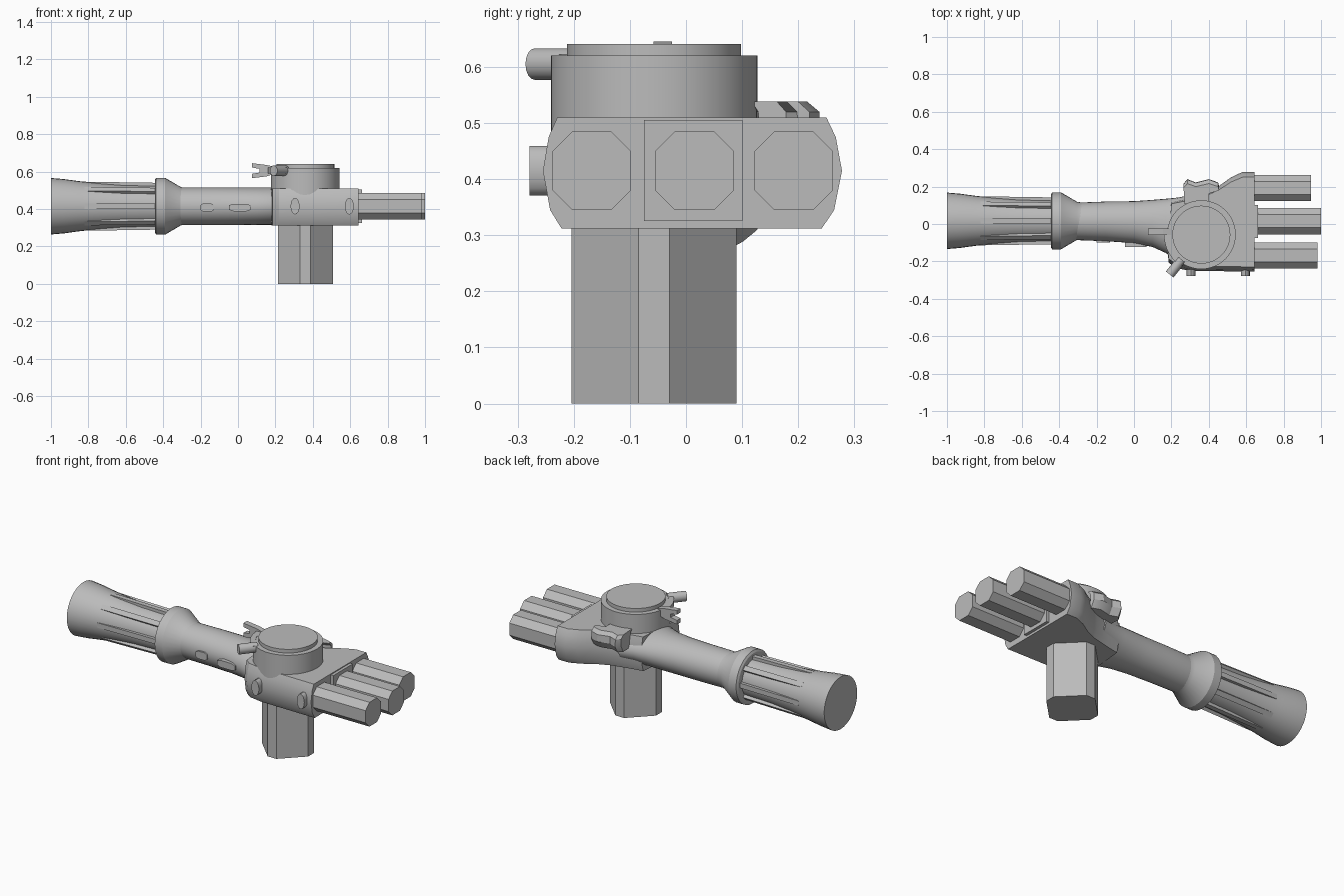
import bpy, bmesh, math
from mathutils import Matrix, Vector

cube = bpy.data.objects.get("Cube")
if cube:
    bpy.data.objects.remove(cube)

grey = bpy.data.materials.new("plain_grey")
grey.use_nodes = True
grey.diffuse_color = (0.5, 0.5, 0.5, 1)
grey.node_tree.nodes["Principled BSDF"].inputs["Base Color"].default_value = (0.5, 0.5, 0.5, 1)


def loft(name, rings, smooth=None):
    """Skin a list of equal-length point rings and cap both ends."""
    bm = bmesh.new()
    rows = [[bm.verts.new(p) for p in ring] for ring in rings]
    n = len(rows[0])
    for a, b in zip(rows, rows[1:]):
        for i in range(n):
            j = (i + 1) % n
            bm.faces.new((a[i], a[j], b[j], b[i]))
    bm.faces.new(rows[0][::-1])
    bm.faces.new(rows[-1])
    bmesh.ops.recalc_face_normals(bm, faces=bm.faces)
    mesh = bpy.data.meshes.new(name)
    bm.to_mesh(mesh)
    bm.free()
    mesh.materials.append(grey)
    ob = bpy.data.objects.new(name, mesh)
    bpy.context.collection.objects.link(ob)
    if smooth:
        bpy.ops.object.select_all(action='DESELECT')
        ob.select_set(True)
        bpy.context.view_layer.objects.active = ob
        bpy.ops.object.shade_smooth_by_angle(angle=math.radians(smooth))
    return ob


def ellipse(ra, rb, n=32):
    return [(ra * math.cos(2 * math.pi * i / n), rb * math.sin(2 * math.pi * i / n)) for i in range(n)]


def chamfered(a, c):
    """Square of half-size a with its corners cut by c."""
    d = a - c
    return [(a, -d), (a, d), (d, a), (-d, a), (-a, d), (-a, -d), (-d, -a), (d, -a)]


def along_x(stations, n=32):
    """Elliptical rings from (x, centre y, radius y, radius z)."""
    return [[(x, yc + a, AXIS_Z + b) for a, b in ellipse(ry, rz, n)] for x, yc, ry, rz in stations]


def prism_z(name, outline, z0, z1, smooth=None):
    return loft(name, [[(x, y, z) for x, y in outline] for z in (z0, z1)], smooth)


def prism_y(name, outline, y0, y1, smooth=None):
    return loft(name, [[(x, y, z) for x, z in outline] for y in (y0, y1)], smooth)


AXIS_Z, AXIS_Y = 0.415, 0.017

# Flared grip
grip = [(-1, .151), (-.93, .145), (-.85, .134), (-.75, .123), (-.62, .113), (-.42, .108)]
loft("grip", along_x([(x, AXIS_Y, r, r) for x, r in grip]), 35)

# Raised grip fins
for k in range(8):
    turn = Matrix.Rotation(k * math.pi / 4, 4, 'X')
    rings = []
    for x, top in ((-.82, .131), (-.42, .125)):
        ring = [(x, -.014, .09), (x, .014, .09), (x, .014, top), (x, -.014, top)]
        rings.append([turn @ Vector(p) + Vector((0, AXIS_Y, AXIS_Z)) for p in ring])
    loft("grip_fin", rings)

# Collar
collar = [(-.445, .14), (-.438, .152), (-.39, .152), (-.305, .102), (-.28, .098)]
loft("collar", along_x([(x, AXIS_Y, r, r) for x, r in collar]), 30)

# Shaft widening into the body
shaft = [(-.31, .014, .1, .1), (-.15, .014, .106, .1), (0, .01, .112, .1),
         (.1, .003, .126, .1), (.17, -.01, .145, .1), (.24, -.03, .172, .1), (.32, -.03, .19, .098)]
loft("shaft", along_x(shaft), 40)

# Body block with softened sides
outline = [(.18, -.14), (.185, -.205), (.22, -.235), (.3, -.25), (.645, -.255), (.645, .278),
           (.58, .278), (.52, .25), (.45, .2), (.38, .165), (.28, .138), (.2, .12)]
levels = [(.312, .87), (.345, .95), (.415, 1), (.475, .96), (.51, .9)]
loft("body", [[(x, y * s, z) for x, y in outline] for z, s in levels], 25)

# End panel between body and barrels
loft("end_panel", [[(x, .013 + .088 * a, .415 + .09 * b) for a, b in ((-1, -1), (1, -1), (1, 1), (-1, 1))]
                   for x in (.5, .662)])

# Three barrels
for name, y, x0, x1 in (("rear_barrel", .192, .6, .945), ("middle_barrel", .015, .64, 1),
                        ("front_barrel", -.168, .6, .982)):
    loft(name, [[(x, y + a, .415 + b) for a, b in chamfered(.07, .035)] for x in (x0, x1)])

# Post below, a diamond with cut corners
post = [(.147, -.028), (.147, .028), (.028, .147), (-.028, .147),
        (-.147, .028), (-.147, -.028), (-.028, -.147), (.028, -.147)]
prism_z("post", [(.36 + a, -.057 + b) for a, b in post], 0, .4)

# Drum and its lid
for name, r, z0, z1 in (("drum", .184, .4, .62), ("drum_lid", .155, .6, .641)):
    prism_z(name, [(.36 + a, -.057 + b) for a, b in ellipse(r, r, 48)], z0, z1, 35)

# Side studs on the front
for x in (.305, .595):
    prism_y("stud", [(x + a, .415 + b) for a, b in ellipse(.024, .044, 16)], -.279, -.23, 35)

# Small buttons on the shaft
for x, rx, rz, y in ((-.165, .036, .022, -.1), (.01, .058, .02, -.124)):
    prism_y("shaft_button", [(x + a, .408 + b) for a, b in chamfered(1, .4)
                             for a, b in [(a * rx, b * rz)]], y, -.03)

# Clip on the drum: forked jaw, arm, bar and knob
jaw = [(.075, .565), (.155, .575), (.2, .59), (.2, .625), (.155, .635), (.075, .645),
       (.075, .622), (.115, .615), (.115, .595), (.075, .588)]
prism_y("clip_jaw", jaw, -.058, -.025)
arc = [math.radians(175 + 9 * i) for i in range(8)]
band = [(.36 + r * math.cos(t), -.057 + r * math.sin(t))
        for r, ts in ((.17, arc), (.2, arc[::-1])) for t in ts]
prism_z("clip_band", band, .59, .622, 35)
out = Vector((-.62, -.78, 0)).normalized()
side = Vector((-out.y, out.x, 0))
base = Vector((.36, -.057, .605))
loft("clip_knob", [[base + out * d + side * a + Vector((0, 0, b)) for a, b in ellipse(.026, .028, 16)]
                   for d in (.17, .272)], 35)

# Curved lever at the back
lever = [(.27, .12), (.265, .215), (.285, .24), (.33, .222), (.4, .24), (.45, .222), (.455, .2),
         (.4, .18), (.4, .13)]
loft("lever", [[(x, y * s, z) for x, y in lever] for z, s in ((.44, .9), (.48, 1), (.52, .99), (.538, .9))], 30)
